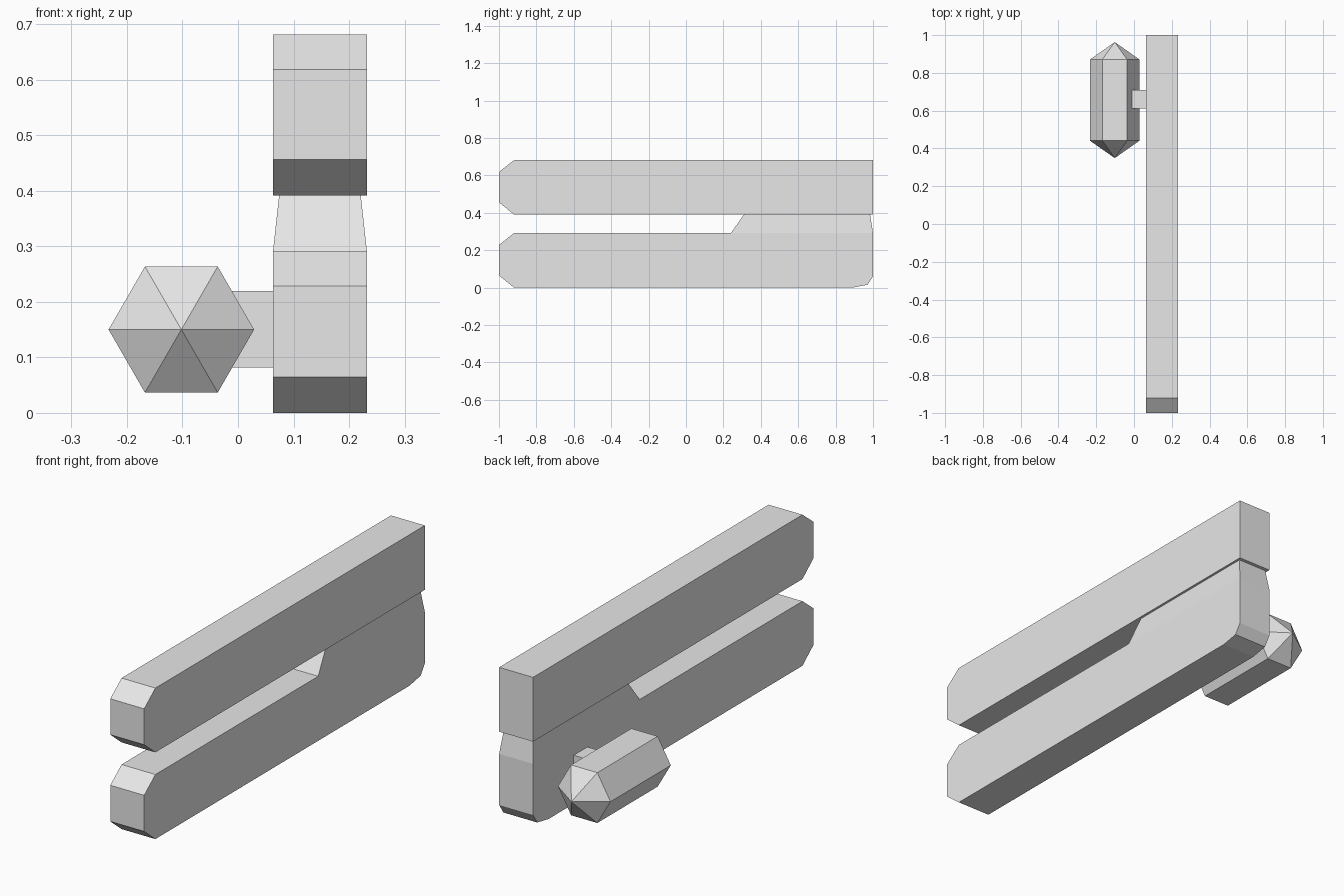
import bpy, bmesh, math
from mathutils import Matrix

cube = bpy.data.objects.get("Cube")
if cube:
    bpy.data.objects.remove(cube, do_unlink=True)

grey = bpy.data.materials.new("light_grey")
grey.use_nodes = True
grey.diffuse_color = (0.8, 0.8, 0.8, 1)
grey.node_tree.nodes["Principled BSDF"].inputs["Base Color"].default_value = (0.8, 0.8, 0.8, 1)

LEFT, RIGHT = 0.232, 0.063  # shared side planes of the two bars


def finish(name, bm):
    bmesh.ops.recalc_face_normals(bm, faces=bm.faces)
    mesh = bpy.data.meshes.new(name)
    bm.to_mesh(mesh)
    bm.free()
    mesh.materials.append(grey)
    obj = bpy.data.objects.new(name, mesh)
    bpy.context.collection.objects.link(obj)
    return obj


def extrude_profile(name, points):
    """Extrude a (y, z) side profile across the bar width."""
    bm = bmesh.new()
    face = bm.faces.new([bm.verts.new((RIGHT, y, z)) for y, z in points])
    grown = bmesh.ops.extrude_face_region(bm, geom=[face])["geom"]
    verts = [v for v in grown if isinstance(v, bmesh.types.BMVert)]
    bmesh.ops.translate(bm, verts=verts, vec=(LEFT - RIGHT, 0, 0))
    return finish(name, bm)


def block(name, low, high):
    bm = bmesh.new()
    bmesh.ops.create_cube(bm, size=1)
    for v in bm.verts:
        v.co = [a if c < 0 else b for c, a, b in zip(v.co, low, high)]
    return bm


def nose(bottom, top):
    """Chamfered front end, running from the top edge to the bottom edge."""
    return [(-0.92, top), (-1, top - 0.063), (-1, bottom + 0.065), (-0.92, bottom)]


# Two long bars, the lower one with a rounded rear heel
extrude_profile("upper_bar", nose(0.391, 0.681) + [(1, 0.391), (1, 0.681)])
extrude_profile("lower_bar", nose(0, 0.291) +
                [(0.89, 0), (0.97, 0.015), (1, 0.06), (1, 0.291)])

# Tapered spacer joining the bars at the rear
bm = block("spacer", (RIGHT, 0.24, 0.291), (LEFT, 1, 0.391))
for v in bm.verts:
    if v.co.z > 0.35:
        v.co.x += 0.011 if v.co.x < 0.15 else -0.011
        v.co.y += 0.07 if v.co.y < 0.6 else -0.016
finish("spacer", bm)

# Side bracket holding the pod
finish("side_bracket", block("side_bracket", (-0.014, 0.612, 0.082), (RIGHT, 0.71, 0.219)))

# Hexagonal pod with a pointed cap at each end
bm = bmesh.new()
bmesh.ops.create_cone(bm, cap_ends=True, segments=6, radius1=0.131, radius2=0.131, depth=0.43,
                      matrix=Matrix.Rotation(math.radians(30), 4, "Z"))
caps = [f for f in bm.faces if len(f.verts) == 6]
for centre in bmesh.ops.poke(bm, faces=caps)["verts"]:
    centre.co.z += math.copysign(0.092, centre.co.z)
bmesh.ops.rotate(bm, verts=bm.verts, matrix=Matrix.Rotation(math.radians(90), 3, "X"))
# Turn a corner of the hexagon toward each side
if max(v.co.x for v in bm.verts) < 0.12:
    bmesh.ops.rotate(bm, verts=bm.verts, matrix=Matrix.Rotation(math.radians(30), 3, "Y"))
bmesh.ops.translate(bm, verts=bm.verts, vec=(-0.102, 0.656, 0.15))
finish("hexagonal_pod", bm)
